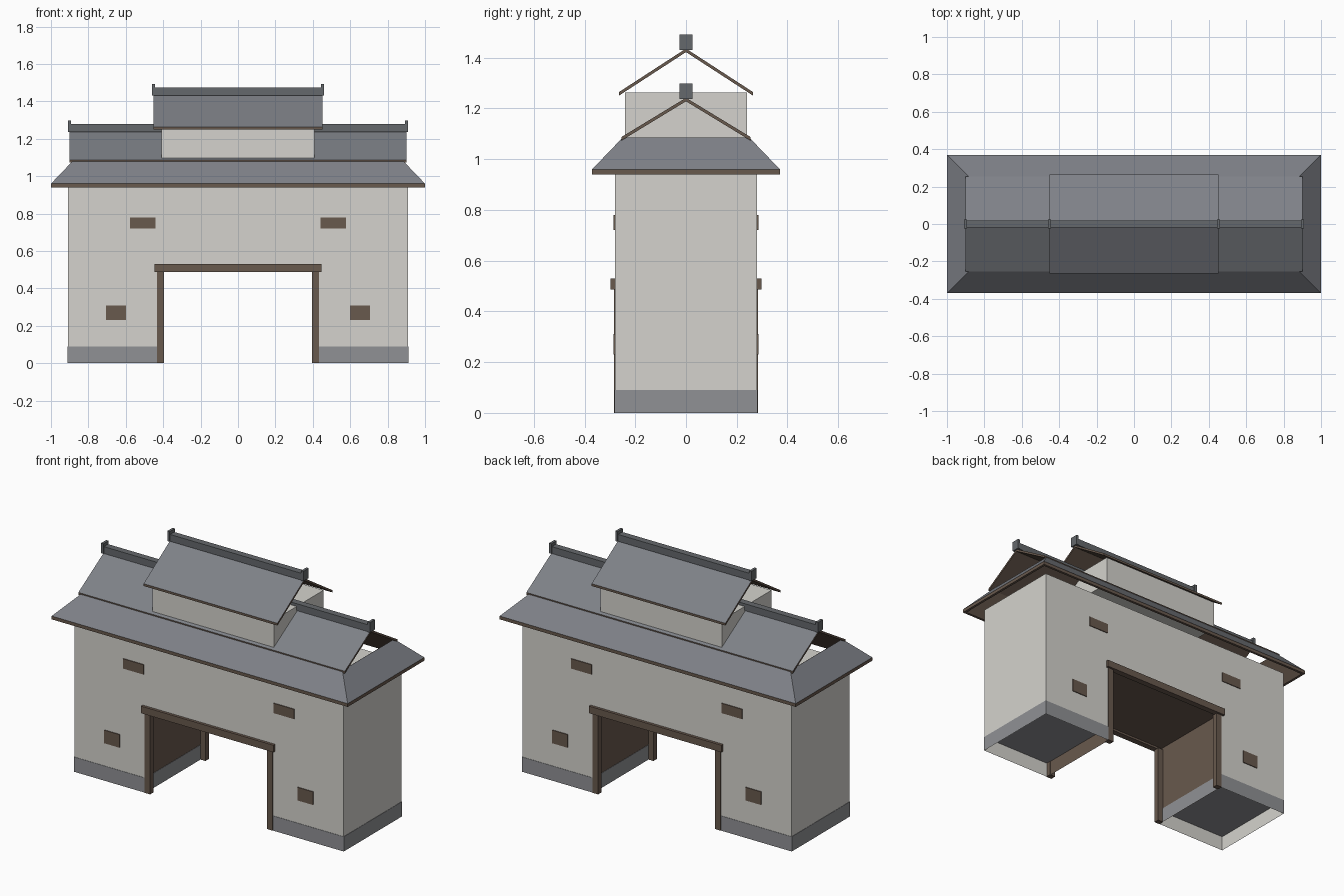
import bpy, bmesh
from mathutils import Vector

if "Cube" in bpy.data.objects:
    bpy.data.objects.remove(bpy.data.objects["Cube"])


def material(name, rgb):
    m = bpy.data.materials.new(name)
    m.diffuse_color = (*rgb, 1)
    m.use_nodes = True
    m.node_tree.nodes["Principled BSDF"].inputs["Base Color"].default_value = m.diffuse_color
    return m


PLASTER = material("plaster", (.66, .65, .61))
WOOD = material("wood", (.14, .10, .075))
TILE = material("tile", (.21, .22, .245))
STONE = material("stone", (.28, .285, .30))
RIDGE = material("ridge", (.13, .14, .15))


def finish(bm, name, mats):
    me = bpy.data.meshes.new(name)
    bm.to_mesh(me)
    bm.free()
    for m in mats:
        me.materials.append(m)
    ob = bpy.data.objects.new(name, me)
    bpy.context.collection.objects.link(ob)
    return ob


def box(name, x, y, z, mat, open_bottom=False):
    bm = bmesh.new()
    bmesh.ops.create_cube(bm, size=1)
    for v in bm.verts:
        v.co = Vector([a + (b - a) * (c + .5) for (a, b), c in zip((x, y, z), v.co)])
    bm.normal_update()
    if open_bottom:
        low = [f for f in bm.faces if f.normal.z < -.5]
        bmesh.ops.delete(bm, geom=low, context='FACES_ONLY')
    return finish(bm, name, [mat])


def span(s, a, b):
    """Range a..b mirrored to side s."""
    return tuple(sorted((s * a, s * b)))


# Main wall: gate-shaped shell, open underneath, wood-lined passage
W, D, H, PX, PZ = .91, .28, .95, .43, .50
outline = [(-W, 0), (-W, H), (W, H), (W, 0), (PX, 0), (PX, PZ), (-PX, PZ), (-PX, 0)]
bm = bmesh.new()
front = [bm.verts.new((x, -D, z)) for x, z in outline]
back = [bm.verts.new((x, D, z)) for x, z in outline]
bm.faces.new(front)
bm.faces.new(back[::-1])
for i in range(8):
    if i in (3, 7):
        continue
    j = (i + 1) % 8
    f = bm.faces.new((front[i], front[j], back[j], back[i]))
    f.material_index = 1 if i in (4, 5, 6) else 0
bmesh.ops.recalc_face_normals(bm, faces=bm.faces)
finish(bm, "gate_wall", [PLASTER, WOOD])

# Stone plinths, posts and windows, mirrored left/right and front/back
for s in (-1, 1):
    box("plinth", span(s, PX - .002, W + .002), (-D - .002, D + .002), (0, .09), STONE, True)
    for t in (-1, 1):
        box("door_post", span(s, .395, .433), span(t, .25, .284), (0, .49), WOOD)
        box("upper_window", span(s, .44, .577), span(t, .27, .285), (.72, .78), WOOD)
        box("lower_window", span(s, .60, .705), span(t, .27, .285), (.23, .31), WOOD)
for t in (-1, 1):
    box("lintel", (-.447, .447), span(t, .26, .297), (.487, .53), WOOD)

# Skirt roof: hipped ring with tiled top, wood fascia and underside
bm = bmesh.new()
rings = [[bm.verts.new((sx * a, sy * b, z)) for sx, sy in ((-1, -1), (1, -1), (1, 1), (-1, 1))]
         for a, b, z in ((1, .37, .94), (1, .37, .96), (.88, .25, 1.085),
                         (.873, .243, 1.08), (.985, .355, .94))]
for k in range(5):
    for i in range(4):
        j, n = (i + 1) % 4, (k + 1) % 5
        f = bm.faces.new((rings[k][i], rings[k][j], rings[n][j], rings[n][i]))
        f.material_index = 0 if k == 1 else 1
bmesh.ops.recalc_face_normals(bm, faces=bm.faces)
finish(bm, "skirt_roof", [TILE, WOOD])

# Upper storey
box("upper_storey", (-.41, .41), (-.24, .24), (1.085, 1.262), PLASTER)


def gable_roof(name, hx, hy, eave, top, th=.014):
    """Chevron profile run along x, tiled on top and wood elsewhere, with a ridge."""
    prof = [(-hy, eave), (-hy, eave + th), (0, top), (hy, eave + th), (hy, eave), (0, top - th)]
    bm = bmesh.new()
    a = [bm.verts.new((-hx, y, z)) for y, z in prof]
    b = [bm.verts.new((hx, y, z)) for y, z in prof]
    for i in range(6):
        j = (i + 1) % 6
        f = bm.faces.new((a[i], a[j], b[j], b[i]))
        f.material_index = 0 if i in (1, 2) else 1
    for e in (a, b):
        for q in ((0, 1, 2, 5), (5, 2, 3, 4)):
            bm.faces.new([e[k] for k in q]).material_index = 1
    bmesh.ops.recalc_face_normals(bm, faces=bm.faces)
    finish(bm, name, [TILE, WOOD])
    box(name + "_ridge", (-hx, hx), (-.02, .02), (top - .005, top + .037), RIDGE)
    for s in (-1, 1):
        box(name + "_ridge_end", span(s, hx - .008, hx + .008), (-.025, .025),
            (top - .005, top + .056), RIDGE)


gable_roof("lower_roof", .90, .255, 1.073, 1.242)
gable_roof("upper_roof", .452, .265, 1.25, 1.436)
